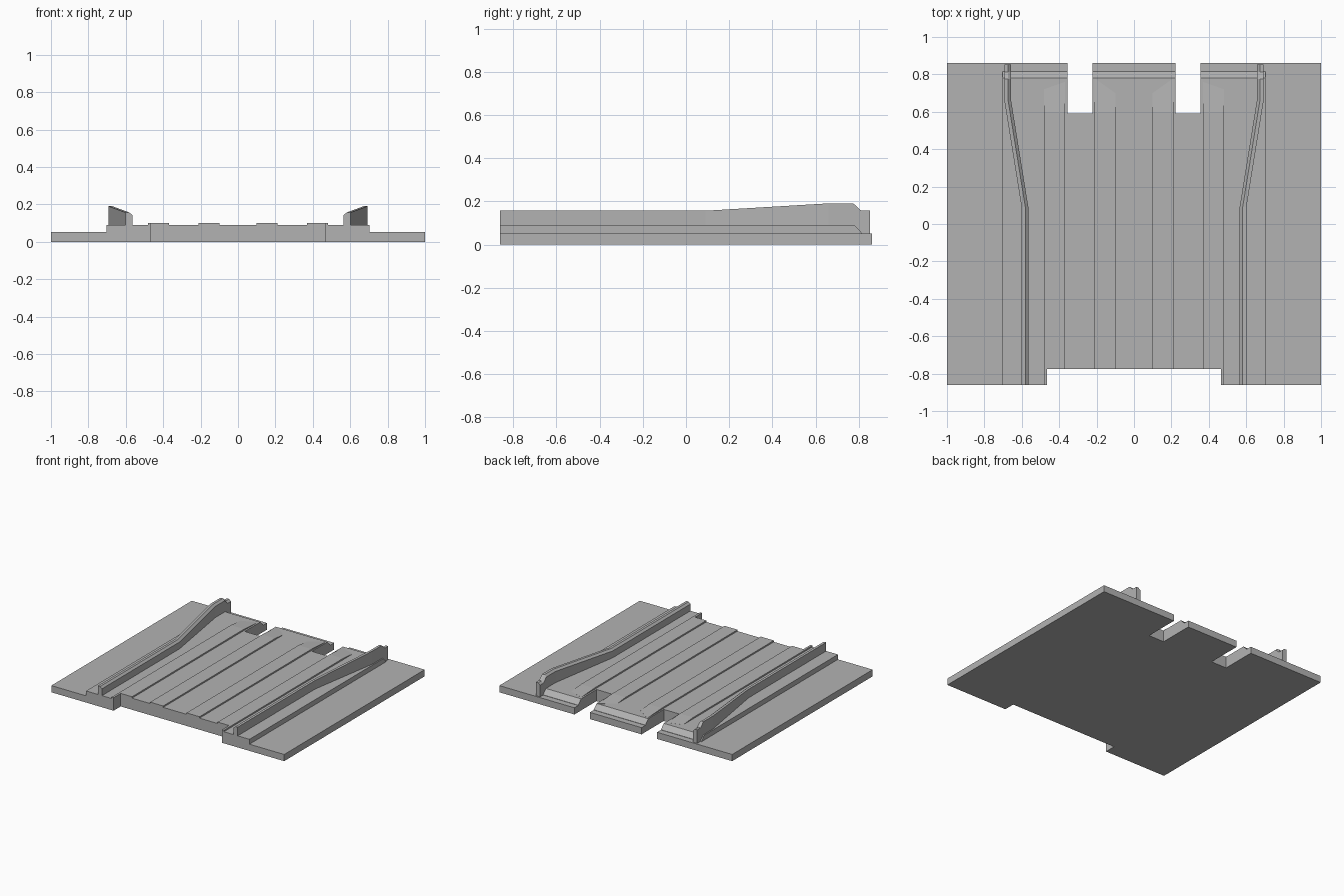
import bpy, bmesh

cube = bpy.data.objects.get("Cube")
if cube:
    bpy.data.objects.remove(cube, do_unlink=True)

grey = bpy.data.materials.new("plain_grey")
grey.use_nodes = True
colour = (0.45, 0.45, 0.45, 1)
grey.diffuse_color = colour
grey.node_tree.nodes["Principled BSDF"].inputs["Base Color"].default_value = colour


def finish(name, bm):
    bmesh.ops.recalc_face_normals(bm, faces=bm.faces)
    mesh = bpy.data.meshes.new(name)
    bm.to_mesh(mesh)
    bm.free()
    mesh.materials.append(grey)
    obj = bpy.data.objects.new(name, mesh)
    bpy.context.collection.objects.link(obj)
    return obj


def slab(outline, z0, z1):
    """Extrude a plan outline upward."""
    bm = bmesh.new()
    face = bm.faces.new([bm.verts.new((x, y, z0)) for x, y in outline])
    top = bmesh.ops.extrude_face_region(bm, geom=[face])["geom"]
    for v in top:
        if isinstance(v, bmesh.types.BMVert):
            v.co.z = z1
    return bm


def cut_across(bm, y):
    bmesh.ops.bisect_plane(bm, geom=bm.verts[:] + bm.edges[:] + bm.faces[:],
                           plane_co=(0, y, 0), plane_no=(0, 1, 0))


FRONT, LIP, BACK = -0.862, -0.775, 0.862


def plan(half, back):
    """Symmetric plan with one front recess and two back slots."""
    right = [(0.465, LIP), (0.465, FRONT), (half, FRONT), (half, back),
             (0.355, back), (0.355, 0.59), (0.222, 0.59), (0.222, back)]
    return right + [(-x, y) for x, y in reversed(right)]


# Base plate
finish("base_plate", slab(plan(1.0, BACK), 0, 0.052))

# Raised deck with a sloped back edge
deck = slab(plan(0.702, 0.815), 0.05, 0.09)
cut_across(deck, 0.78)
for v in deck.verts:
    if v.co.y > 0.8 and v.co.z > 0.08:
        v.co.z = 0.054
finish("raised_deck", deck)

# Raised floor strips that fade into the deck at the back
inner = [(0.10, LIP), (0.212, LIP), (0.212, 0.78), (0.10, 0.70)]
outer = [(0.368, LIP), (0.465, LIP), (0.465, FRONT), (0.482, FRONT),
         (0.482, 0.72), (0.368, 0.76)]
for side, sign in (("left", 1), ("right", -1)):
    for label, outline in (("inner", inner), ("outer", outer)):
        strip = slab([(sign * x, y) for x, y in outline], 0.088, 0.101)
        cut_across(strip, 0.6)
        for v in strip.verts:
            if v.co.y > 0.65 and v.co.z > 0.1:
                v.co.z = 0.0905
        finish(f"{label}_floor_strip_{side}", strip)

# Side rails: stations of y, inner x and top height
stations = [(FRONT, 0.565, 0.157), (0.09, 0.565, 0.157), (0.66, 0.657, 0.191),
            (0.775, 0.657, 0.191), (0.812, 0.657, 0.157), (0.852, 0.657, 0.157)]
for side, sign in (("left", 1), ("right", -1)):
    bm = bmesh.new()
    rings = []
    for y, x, top in stations:
        section = [(x, 0.05), (x, top - 0.014), (x + 0.016, top),
                   (x + 0.036, top), (x + 0.036, 0.05)]
        rings.append([bm.verts.new((sign * px, y, pz)) for px, pz in section])
    for a, b in zip(rings, rings[1:]):
        for i in range(len(a)):
            j = (i + 1) % len(a)
            bm.faces.new((a[i], a[j], b[j], b[i]))
    bm.faces.new(rings[0])
    bm.faces.new(rings[-1])
    finish(f"side_rail_{side}", bm)
